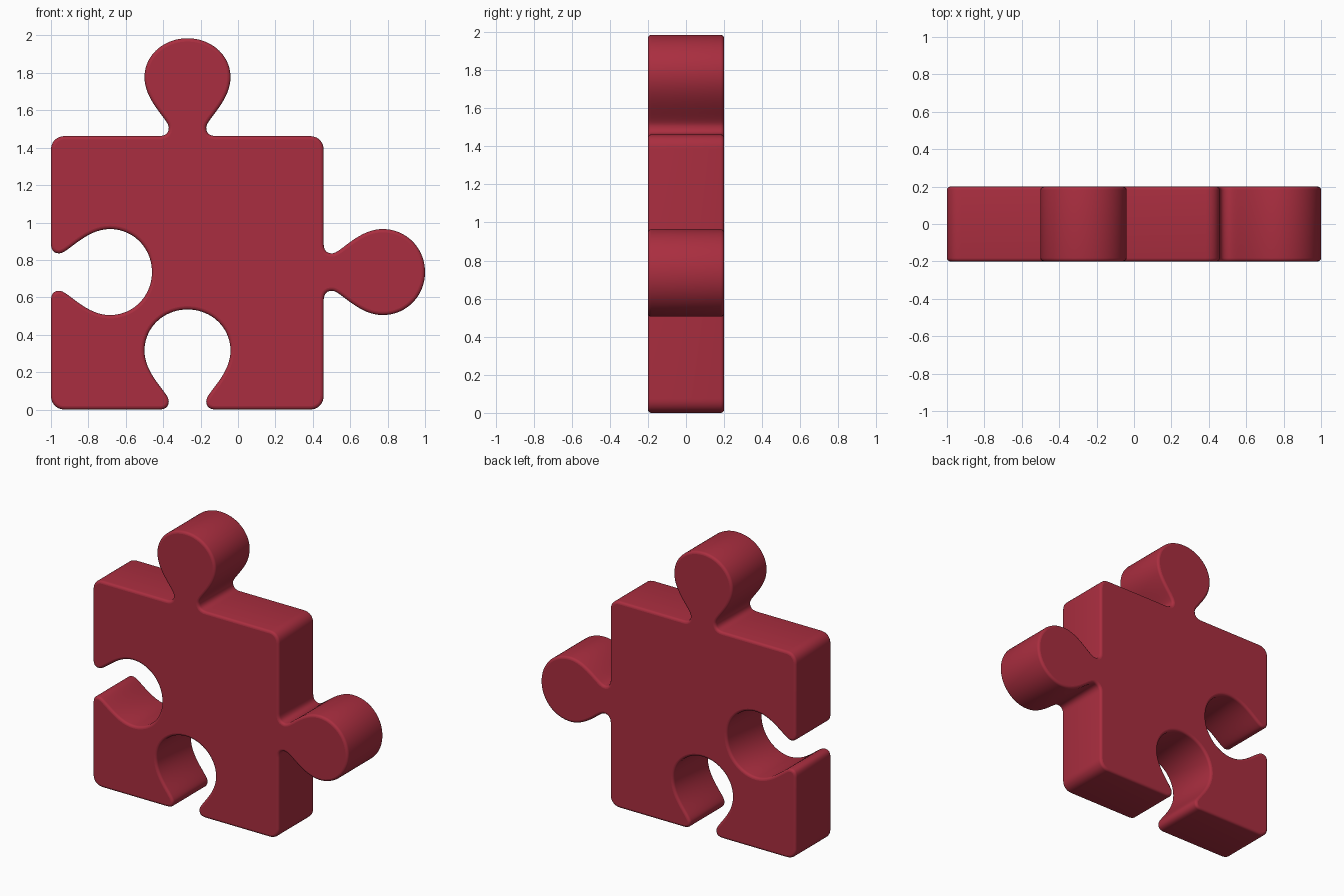
import bpy, bmesh, math
from mathutils import Vector
from mathutils.geometry import interpolate_bezier

if "Cube" in bpy.data.objects:
    bpy.data.objects.remove(bpy.data.objects["Cube"])

HALF_DEPTH, BEVEL, BEVEL_STEPS = 0.2, 0.018, 4
LEFT, RIGHT, BOTTOM, TOP, CORNER = -1.0, 0.458, 0.0, 1.462, 0.075
outline = []


def add_curve(a, ha, hb, b, steps):
    pts = interpolate_bezier(*(Vector((p[0], p[1], 0)) for p in (a, ha, hb, b)), steps)
    for p in pts:
        p = p.to_2d()
        if not outline or (p - outline[-1]).length > 1e-4:
            outline.append(p)


def knob_half(depth):
    # cubic segments of half a knob: lip, flaring neck, round head
    return [
        ((0.155, 0), (0.12, 0), (0.1, 0.012), (0.1, 0.045), 9),
        ((0.1, 0.045), (0.1, 0.09), (0.23, 0.185), (0.23, 0.315), 18),
        ((0.23, 0.315), (0.23, 0.315 + (depth - 0.315) * 0.56), (0.128, depth), (0, depth), 20),
    ]


def add_knob(center, d, sign, depth):
    # sign +1 = tab sticking out, -1 = socket cut in
    c, d = Vector(center), Vector(d)
    n = Vector((d.y, -d.x)) * sign
    half = knob_half(depth)
    for s in half:
        add_curve(*(c - d * u + n * v for u, v in s[:4]), s[4])
    for s in reversed(half):
        add_curve(*(c + d * u + n * v for u, v in reversed(s[:4])), s[4])


def add_corner(corner, d):
    p, d = Vector(corner), Vector(d)
    e = Vector((-d.y, d.x))
    add_curve(p - d * CORNER, p - d * CORNER * 0.4, p + e * CORNER * 0.4, p + e * CORNER, 10)


# outline, counter-clockwise seen from the front
add_knob((-0.27, BOTTOM), (1, 0), -1, 0.535)
add_corner((RIGHT, BOTTOM), (1, 0))
add_knob((RIGHT, 0.735), (0, 1), 1, 1.0 - RIGHT)
add_corner((RIGHT, TOP), (0, 1))
add_knob((-0.27, TOP), (-1, 0), 1, 0.523)
add_corner((LEFT, TOP), (-1, 0))
add_knob((LEFT, 0.735), (0, -1), -1, 0.54)
add_corner((LEFT, BOTTOM), (0, -1))

# inward direction at each outline point
count = len(outline)
inward = []
for i, p in enumerate(outline):
    t = (p - outline[i - 1]).normalized() + (outline[(i + 1) % count] - p).normalized()
    inward.append(Vector((-t.y, t.x)).normalized())

# rings from front cap to back cap with rounded rims
front = []
for k in range(BEVEL_STEPS + 1):
    a = math.pi / 2 * k / BEVEL_STEPS
    front.append((BEVEL * (1 - math.sin(a)), -HALF_DEPTH + BEVEL * (1 - math.cos(a))))
profile = front + [(inset, -y) for inset, y in reversed(front)]

bm = bmesh.new()
rings = [[bm.verts.new((p.x + n.x * inset, y, p.y + n.y * inset))
          for p, n in zip(outline, inward)] for inset, y in profile]
for r0, r1 in zip(rings, rings[1:]):
    for i in range(count):
        j = (i + 1) % count
        bm.faces.new((r0[i], r1[i], r1[j], r0[j])).smooth = True
bm.faces.new(rings[0])
bm.faces.new(list(reversed(rings[-1])))
bmesh.ops.recalc_face_normals(bm, faces=bm.faces)

mesh = bpy.data.meshes.new("puzzle_piece")
bm.to_mesh(mesh)
bm.free()
piece = bpy.data.objects.new("puzzle_piece", mesh)
bpy.context.collection.objects.link(piece)

# red plastic
red = bpy.data.materials.new("red")
red.diffuse_color = (0.40, 0.027, 0.05, 1)
red.use_nodes = True
red.node_tree.nodes["Principled BSDF"].inputs["Base Color"].default_value = red.diffuse_color
mesh.materials.append(red)
